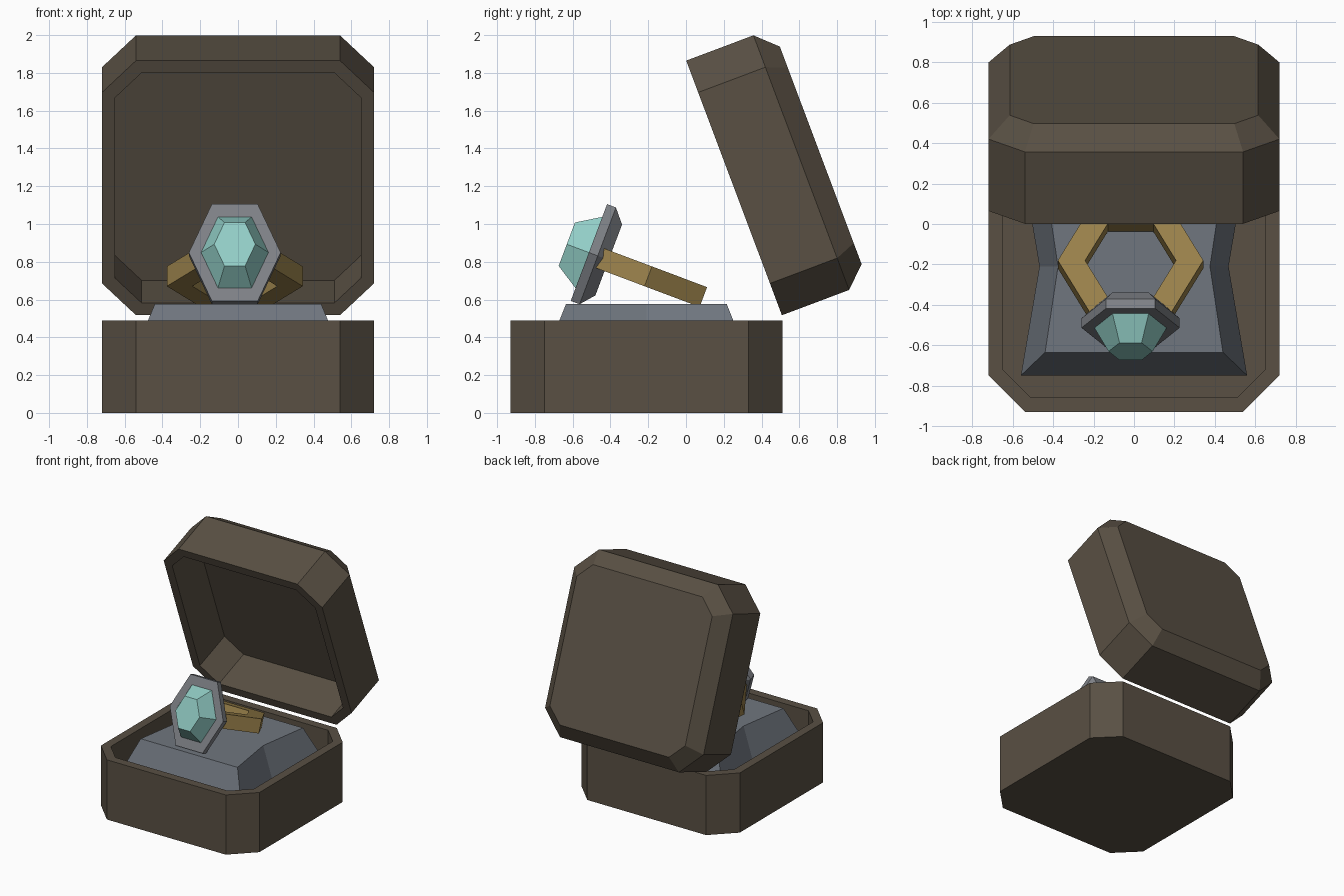
import bpy, bmesh
from math import radians, cos, sin, pi
from mathutils import Matrix

if "Cube" in bpy.data.objects:
    bpy.data.objects.remove(bpy.data.objects["Cube"])

TILT = 20.6  # lean shared by the lid and the ring


def material(name, rgb):
    m = bpy.data.materials.new(name)
    m.diffuse_color = (*rgb, 1)
    m.use_nodes = True
    m.node_tree.nodes["Principled BSDF"].inputs["Base Color"].default_value = m.diffuse_color
    return m


brown = material("brown_leather", (0.10, 0.08, 0.057))
slate = material("slate_cushion", (0.16, 0.18, 0.21))
gold = material("gold", (0.32, 0.22, 0.07))
silver = material("silver", (0.21, 0.22, 0.24))
teal = material("teal_gem", (0.29, 0.62, 0.57))


def loft(name, rings, mat, loc, rot=0, closed=False):
    """Join (outline, height) rings; cap the ends, or close into a tube."""
    bm = bmesh.new()
    loops = [[bm.verts.new((x, y, z)) for x, y in pts] for pts, z in rings]
    pairs = list(zip(loops, loops[1:]))
    if closed:
        pairs.append((loops[-1], loops[0]))
    else:
        bm.faces.new(loops[0])
        bm.faces.new(loops[-1])
    for a, b in pairs:
        n = len(a)
        for i in range(n):
            j = (i + 1) % n
            bm.faces.new((a[i], a[j], b[j], b[i]))
    bmesh.ops.recalc_face_normals(bm, faces=bm.faces)
    me = bpy.data.meshes.new(name)
    bm.to_mesh(me)
    bm.free()
    me.materials.append(mat)
    ob = bpy.data.objects.new(name, me)
    ob.matrix_world = Matrix.Translation(loc) @ Matrix.Rotation(radians(rot), 4, 'X')
    bpy.context.collection.objects.link(ob)
    return ob


def octagon(inset=0.0):
    """Square outline with cut corners, offset inwards."""
    w = 0.72 - inset
    k = w - (0.18 - 0.586 * inset)
    return [(k, -w), (w, -k), (w, k), (k, w), (-k, w), (-w, k), (-w, -k), (-k, -w)]


def hexagon(r, stretch=1.0):
    return [(r * cos(i * pi / 3), stretch * r * sin(i * pi / 3)) for i in range(6)]


def waisted(w, h, waist):
    """Rectangle pinched at mid length."""
    return [(w, -h), (waist, 0), (w, h), (-w, h), (-waist, 0), (-w, -h)]


# Box halves
loft("box_base", [(octagon(), 0), (octagon(), 0.49), (octagon(0.07), 0.49),
                  (octagon(0.07), 0.15)], brown, (0, -0.21, 0))
loft("box_lid", [(octagon(0.105), 0.49), (octagon(), 0.38), (octagon(), 0),
                 (octagon(0.07), 0), (octagon(0.07), 0.34)],
     brown, (0, 0.2545, 1.191), TILT - 90)

# Cushion
foot = waisted(0.56, 0.54, 0.468)
loft("cushion", [(foot, 0.15), (foot, 0.29), (waisted(0.44, 0.425, 0.376), 0.577)],
     slate, (0, -0.21, 0))

# Ring band, gem setting and gem
X = -0.017
loft("ring_band", [(hexagon(0.36), -0.056), (hexagon(0.36), 0.056),
                   (hexagon(0.225), 0.056), (hexagon(0.225), -0.056)],
     gold, (X, -0.20, 0.723), -TILT, closed=True)
head = (X, -0.514, 0.849)
loft("gem_setting", [(hexagon(0.178, 1.3), -0.112), (hexagon(0.243, 1.3), -0.05),
                     (hexagon(0.243, 1.3), 0)], silver, head, 90 - TILT)
loft("gem", [(hexagon(0.178, 1.3), -0.01), (hexagon(0.178, 1.3), 0.002),
             (hexagon(0.109, 1.3), 0.125)], teal, head, 90 - TILT)
